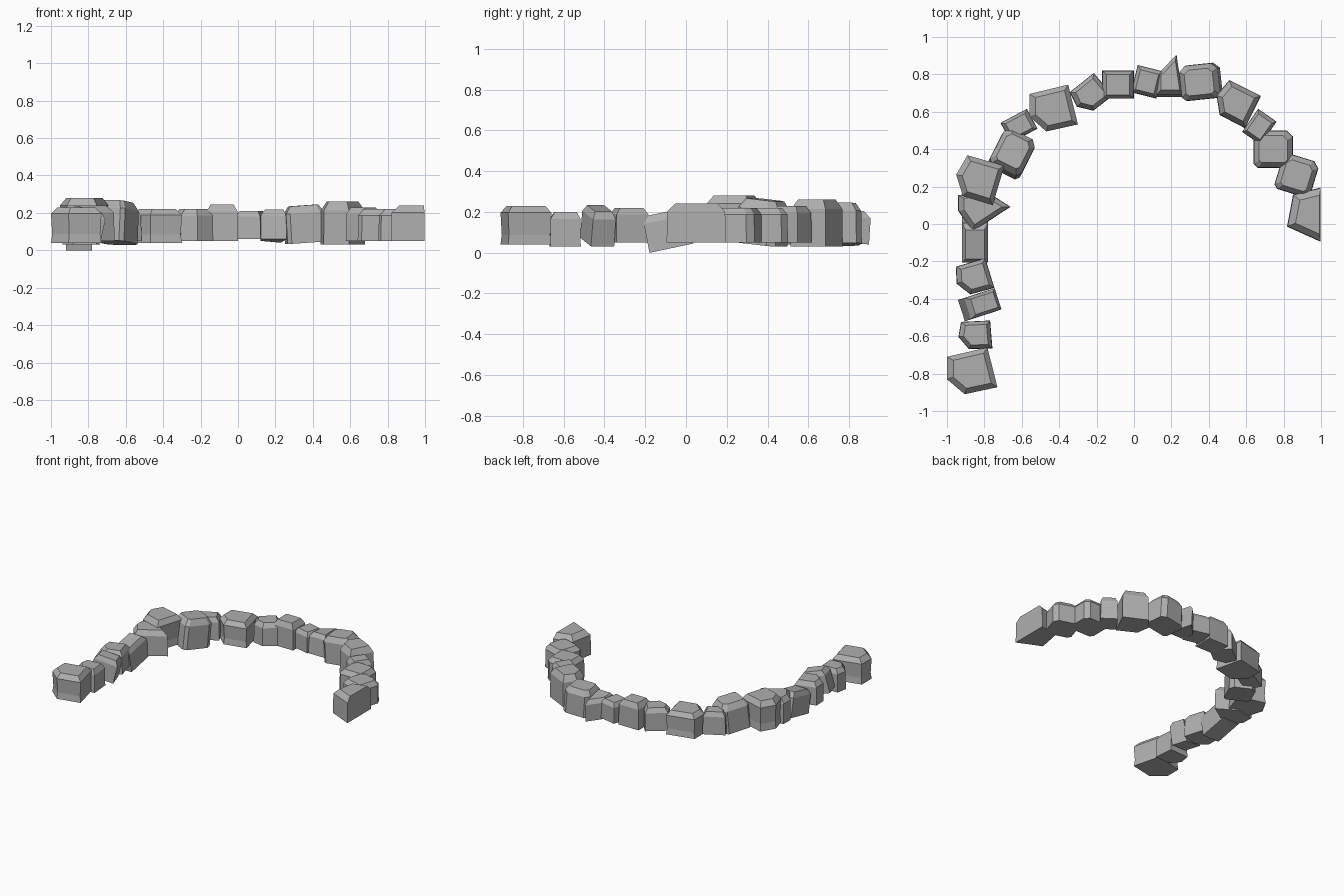
import bpy
import bmesh
from math import radians
from mathutils import Matrix, Vector

default_cube = bpy.data.objects.get("Cube")
if default_cube:
    bpy.data.objects.remove(default_cube, do_unlink=True)

stone_grey = bpy.data.materials.new("stone_grey")
stone_grey.use_nodes = True
colour = (0.43, 0.43, 0.43, 1)
stone_grey.diffuse_color = colour
stone_grey.node_tree.nodes["Principled BSDF"].inputs["Base Color"].default_value = colour

# Unit outlines shared by the stones
BLOCK = [(-.5, .5), (.5, .5), (.5, -.5), (-.5, -.5)]
CUT = [(-.5, .34), (-.34, .5), (.34, .5), (.5, .34),
       (.5, -.4), (.4, -.5), (-.4, -.5), (-.5, -.4)]
FIVE = [(-.5, .3), (.3, .5), (.5, -.35), (-.15, -.5), (-.5, -.18)]
KITE = [(-.5, .38), (0, .5), (.5, .1), (-.22, -.5), (-.5, 0)]
WEDGE = [(-.5, 0), (.27, .5), (.5, -.45), (-.5, -.45)]
SLAB = [(-.32, .37), (.5, .5), (.5, -.5), (-.5, -.22)]

# Height fraction and outline scale: flared foot, straight wall, chamfered top
PLAIN = [(0, 1), (.8, .98), (1, .72)]
FLARED = [(0, 1), (.25, .95), (.82, 1), (1, .75)]


def stone(name, outline, place, size, heights, turn=0, tilt=0, roll=0,
          section=PLAIN, pivot=(0, 0)):
    """Loft an outline through the section levels, cap it and set it in place."""
    low, high = heights
    bm = bmesh.new()
    rings = []
    for level, scale in section:
        z = (level - .5) * (high - low)
        ring = []
        for x, y in outline:
            px = pivot[0] + (x - pivot[0]) * scale
            py = pivot[1] + (y - pivot[1]) * scale
            ring.append(bm.verts.new((px * size[0], py * size[1], z)))
        rings.append(ring)
    count = len(outline)
    for lower, upper in zip(rings, rings[1:]):
        for i in range(count):
            j = (i + 1) % count
            bm.faces.new((lower[i], lower[j], upper[j], upper[i]))
    bm.faces.new(rings[0])
    bm.faces.new(rings[-1])
    bmesh.ops.recalc_face_normals(bm, faces=bm.faces[:])
    matrix = (Matrix.Translation(Vector((*place, (low + high) / 2)))
              @ Matrix.Rotation(radians(turn), 4, "Z")
              @ Matrix.Rotation(radians(tilt), 4, "X")
              @ Matrix.Rotation(radians(roll), 4, "Y"))
    bm.transform(matrix)
    mesh = bpy.data.meshes.new(name)
    bm.to_mesh(mesh)
    bm.free()
    mesh.materials.append(stone_grey)
    obj = bpy.data.objects.new(name, mesh)
    bpy.context.collection.objects.link(obj)


# Straight run on the right side, front to back
stone("right_end_stone", FIVE, (-.865, -.785), (.27, .25), (.04, .23), section=FLARED)
stone("right_small_stone", FIVE, (-.84, -.59), (.19, .17), (.03, .2), turn=-10)
stone("right_rolled_stone", BLOCK, (-.82, -.43), (.18, .12), (.05, .22), turn=18, roll=14)
stone("right_middle_stone", FIVE, (-.85, -.28), (.2, .19), (.05, .22), turn=3)
stone("right_tilted_stone", BLOCK, (-.85, -.09), (.14, .22), (.02, .2), tilt=12)
stone("right_kite_stone", KITE, (-.8, .07), (.28, .22), (.05, .24), pivot=(-.1, .1))
stone("right_tall_stone", FIVE, (-.82, .24), (.25, .25), (.06, .28), turn=-30,
      section=FLARED)

# Curve across the back, right to left
stone("curve_stone", CUT, (-.65, .38), (.19, .22), (.04, .26), turn=-27, tilt=-6)
stone("curve_small_stone", BLOCK, (-.615, .525), (.16, .12), (.05, .22), turn=28)
stone("back_large_stone", FIVE, (-.43, .62), (.26, .25), (.04, .22), section=FLARED)
stone("back_five_sided_stone", FIVE, (-.23, .7), (.2, .18), (.05, .22), turn=26)
stone("back_square_stone", BLOCK, (-.085, .745), (.17, .15), (.05, .245))
stone("back_small_stone", BLOCK, (.07, .76), (.14, .15), (.06, .21), turn=-14)
stone("back_wedge_stone", WEDGE, (.19, .79), (.14, .23), (.05, .21), tilt=-5,
      pivot=(.1, -.1))
stone("back_cut_stone", CUT, (.355, .76), (.21, .19), (.04, .24), turn=6, roll=-4)
stone("back_corner_stone", FIVE, (.555, .645), (.23, .22), (.03, .26), turn=-40)

# Short run on the left side, back to front
stone("left_small_stone", BLOCK, (.67, .52), (.12, .15), (.05, .23), turn=-35)
stone("left_cut_stone", CUT, (.745, .4), (.21, .2), (.05, .22))
stone("left_turned_stone", CUT, (.87, .26), (.2, .2), (.05, .22), turn=-17)
stone("left_end_stone", SLAB, (.908, .05), (.18, .29), (.05, .24), pivot=(.4, 0))
